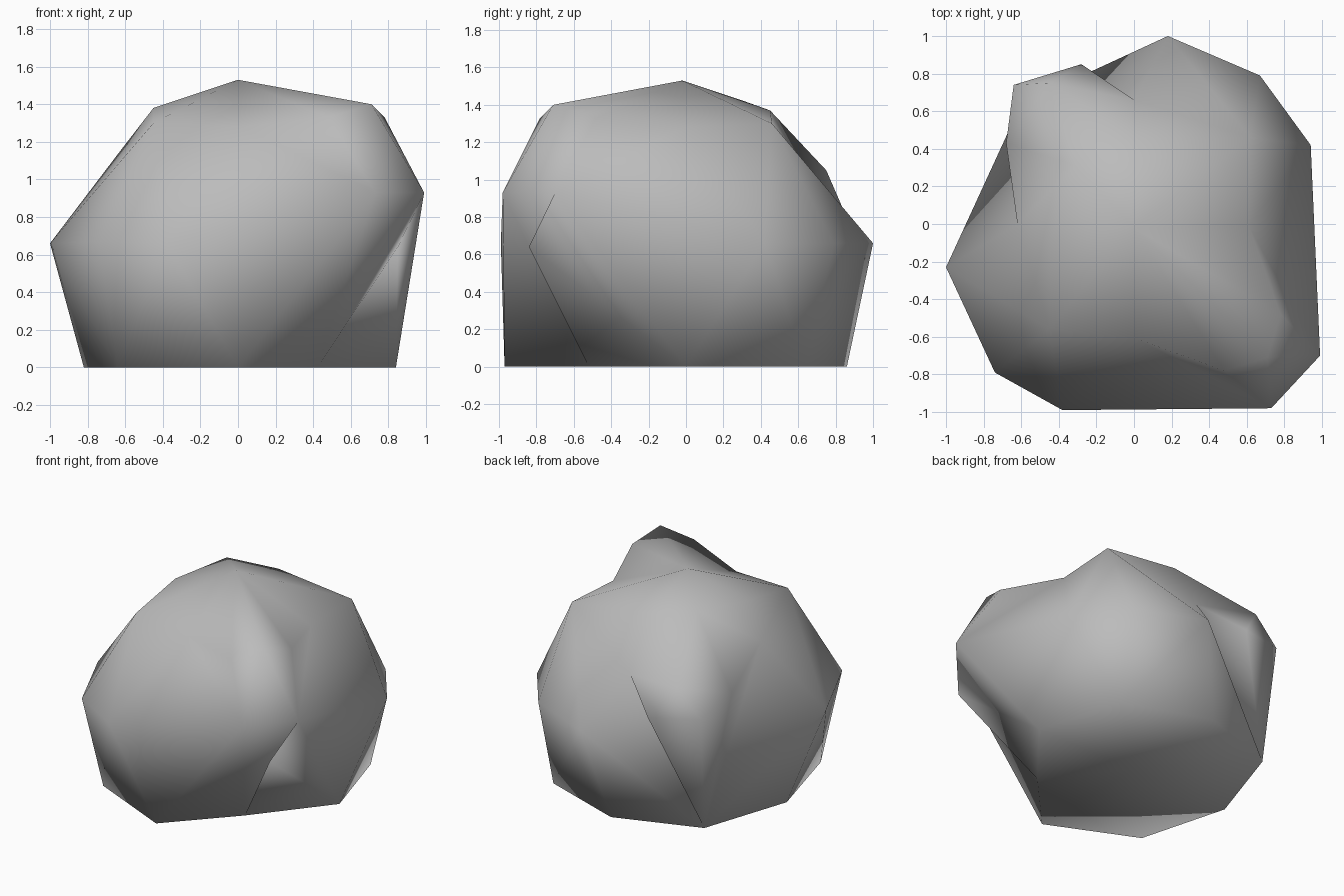
import bpy
import bmesh
from mathutils import Vector

# Remove the default cube
cube = bpy.data.objects.get("Cube")
if cube:
    bpy.data.objects.remove(cube, do_unlink=True)

# Stone colour
stone = bpy.data.materials.new("stone grey")
stone.use_nodes = True
grey = (0.5, 0.5, 0.5, 1.0)
stone.diffuse_color = grey
stone.node_tree.nodes["Principled BSDF"].inputs["Base Color"].default_value = grey

# Corner points of the boulder, grouped by level
crown = [(0, -.02, 1.53), (-.31, .31, 1.42), (-.45, -.1, 1.38), (.02, .45, 1.37)]
shoulder = [(-.45, -.56, 1.3), (.01, -.61, 1.28), (.61, -.01, 1.28)]
front_hump = [(.71, -.71, 1.4), (.48, -.78, 1.33), (.78, -.48, 1.33), (.85, -.84, .64)]
back_bulge = [(-.45, .75, 1.05), (-.64, .74, .86), (-.68, .43, .95)]
girth = [(-.74, -.79, .67), (-.38, -.99, .66), (.94, .42, .66), (.67, .79, .66)]
foot = [(-.64, -.68, 0), (-.82, -.02, 0), (.02, .86, 0), (.65, .64, 0), (0, 0, 0)]

# Wrap a skin around the directions of the points
bm = bmesh.new()
centre = Vector((0, 0, .6))
place = {}


def add_corner(position, wrapped_at=None):
    toward = Vector(wrapped_at or position) - centre
    v = bm.verts.new(toward.normalized())
    place[v] = Vector(position)
    return v


for level in (crown, shoulder, front_hump, back_bulge, girth, foot):
    for corner in level:
        add_corner(corner)

# Corners that carry the ridges and folds
back_shoulder = add_corner((.62, .46, 1.3))
back_flap = add_corner((.18, 1, .66))
back_fold = add_corner((0, .66, 1))
back_lip = add_corner((-.28, .85, .82), wrapped_at=(-.5, .85, .75))
side_flap = add_corner((-1, -.23, .66))
side_fold = add_corner((-.62, 0, 1.16))
back_foot = add_corner((-.6, .64, 0))
hump_front = add_corner((.73, -.98, .93))
hump_side = add_corner((.99, -.7, .93))
front_foot = add_corner((0, -.97, 0))
side_foot = add_corner((.84, 0, 0))
hump_foot = add_corner((.42, -.52, 0))

bmesh.ops.convex_hull(bm, input=list(bm.verts))


def connect(a, b):
    """Turn the edge that lies across a and b so that it joins them."""
    for face in a.link_faces:
        edge = next(e for e in face.edges if a not in e.verts)
        if any(b in f.verts for f in edge.link_faces):
            if bm.edges.get((a, b)) is None:
                bmesh.ops.rotate_edges(bm, edges=[edge])
            return


connect(back_shoulder, back_flap)
for flap, fold in ((back_flap, back_fold), (side_flap, side_fold)):
    connect(flap, back_foot)
    connect(fold, back_foot)
connect(hump_front, front_foot)
connect(hump_front, hump_foot)
connect(hump_side, side_foot)
connect(hump_side, hump_foot)

# Push each corner to its real place
for v, p in place.items():
    v.co = p
bmesh.ops.recalc_face_normals(bm, faces=list(bm.faces))

mesh = bpy.data.meshes.new("boulder")
bm.to_mesh(mesh)
bm.free()
mesh.materials.append(stone)
for face in mesh.polygons:
    face.use_smooth = True
boulder = bpy.data.objects.new("boulder", mesh)
bpy.context.scene.collection.objects.link(boulder)
